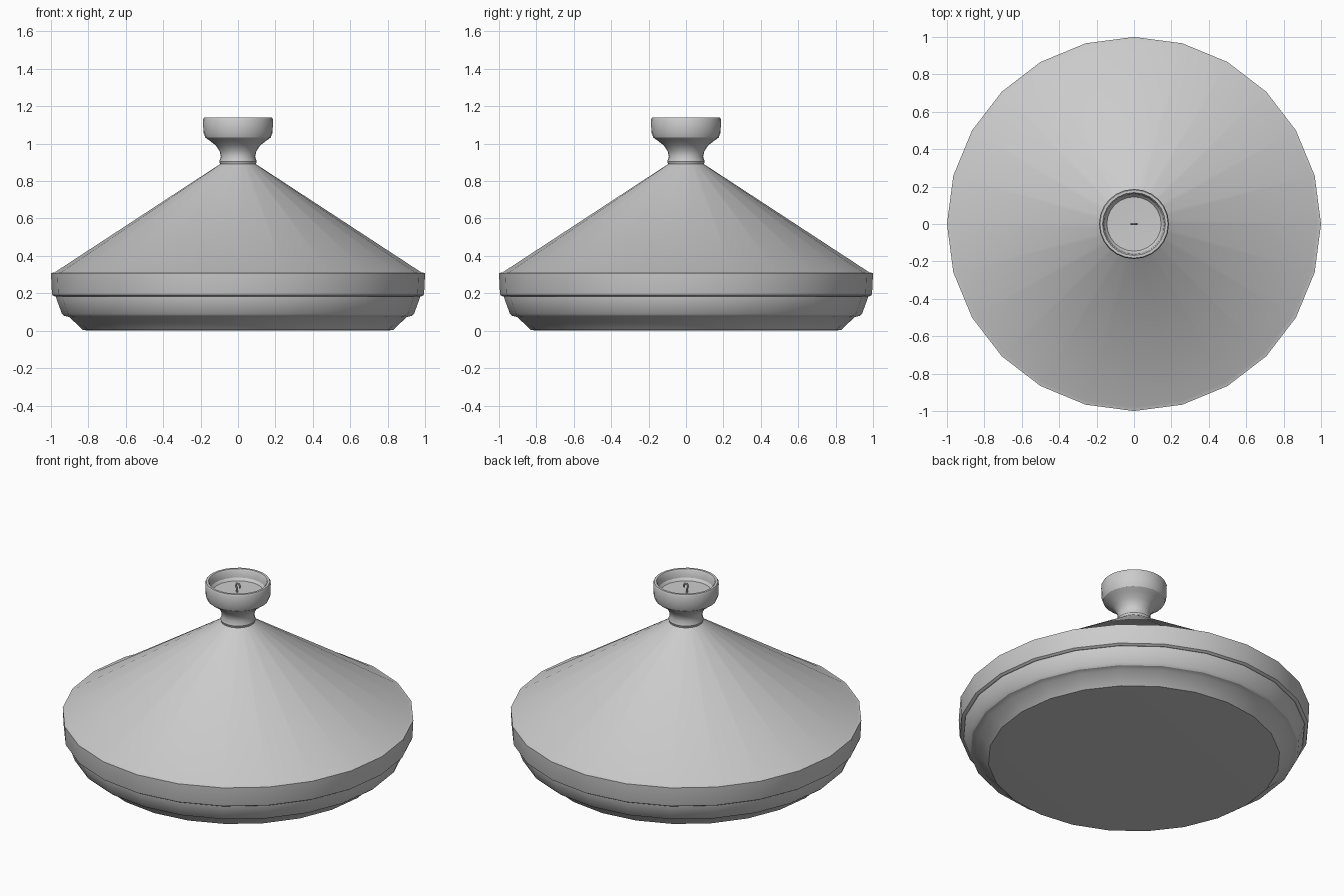
import bpy
import bmesh
import math

cube = bpy.data.objects.get("Cube")
if cube:
    bpy.data.objects.remove(cube, do_unlink=True)

SIDES = 24

clay = bpy.data.materials.new("grey clay")
clay.use_nodes = True
clay.diffuse_color = (0.6, 0.6, 0.6, 1)
clay.node_tree.nodes["Principled BSDF"].inputs["Base Color"].default_value = clay.diffuse_color


def finish(obj):
    obj.data.materials.append(clay)
    bpy.ops.object.select_all(action="DESELECT")
    obj.select_set(True)
    bpy.context.view_layer.objects.active = obj
    bpy.ops.object.shade_smooth_by_angle(angle=math.radians(30))


def lathe(name, profile):
    """Turn a (radius, height) profile around z; radius 0 closes an end."""
    bm = bmesh.new()
    rings = []
    for r, z in profile:
        count = SIDES if r > 0 else 1
        rings.append([bm.verts.new((r * math.cos(math.tau * i / SIDES),
                                    r * math.sin(math.tau * i / SIDES), z))
                      for i in range(count)])
    for low, high in zip(rings, rings[1:]):
        for i in range(SIDES):
            j = (i + 1) % SIDES
            if len(low) == 1:
                bm.faces.new((low[0], high[j], high[i]))
            elif len(high) == 1:
                bm.faces.new((low[i], low[j], high[0]))
            else:
                bm.faces.new((low[i], low[j], high[j], high[i]))
    bmesh.ops.recalc_face_normals(bm, faces=bm.faces)
    mesh = bpy.data.meshes.new(name)
    bm.to_mesh(mesh)
    bm.free()
    obj = bpy.data.objects.new(name, mesh)
    bpy.context.collection.objects.link(obj)
    finish(obj)


# Shallow dish with a stepped wall
lathe("dish", [(0, 0), (0.75, 0), (0.83, 0.003), (0.9, 0.072), (0.93, 0.08),
               (0.942, 0.092), (0.972, 0.175), (0.972, 0.2), (0, 0.2)])

# Conical lid with an upright rim
lathe("lid", [(0, 0.185), (0.98, 0.183), (0.992, 0.19), (0.995, 0.2), (1, 0.308),
              (0.98, 0.312), (0.1, 0.888), (0.085, 0.9), (0, 0.9)])

# Flared knob with a hollow cup on top
lathe("knob", [(0, 0.88), (0.095, 0.89), (0.1, 0.905), (0.092, 0.93), (0.098, 0.96),
               (0.118, 0.99), (0.15, 1.015), (0.175, 1.033), (0.185, 1.06),
               (0.187, 1.13), (0.182, 1.14), (0.168, 1.14), (0.162, 1.132),
               (0.157, 1.09), (0.145, 1.075), (0, 1.07)])

# Small bent wire standing in the cup
curve = bpy.data.curves.new("cup_hook", "CURVE")
curve.dimensions = "3D"
curve.bevel_depth = 0.006
curve.bevel_resolution = 1
curve.use_fill_caps = True
path = [(-0.006, 1.068), (-0.006, 1.09), (-0.014, 1.11), (-0.008, 1.125),
        (0.006, 1.125), (0.014, 1.112), (0.012, 1.1)]
spline = curve.splines.new("POLY")
spline.points.add(len(path) - 1)
for point, (x, z) in zip(spline.points, path):
    point.co = (x, 0, z, 1)
hook = bpy.data.objects.new("cup_hook", curve)
bpy.context.collection.objects.link(hook)
bpy.ops.object.select_all(action="DESELECT")
hook.select_set(True)
bpy.context.view_layer.objects.active = hook
bpy.ops.object.convert(target="MESH")
finish(bpy.context.view_layer.objects.active)
